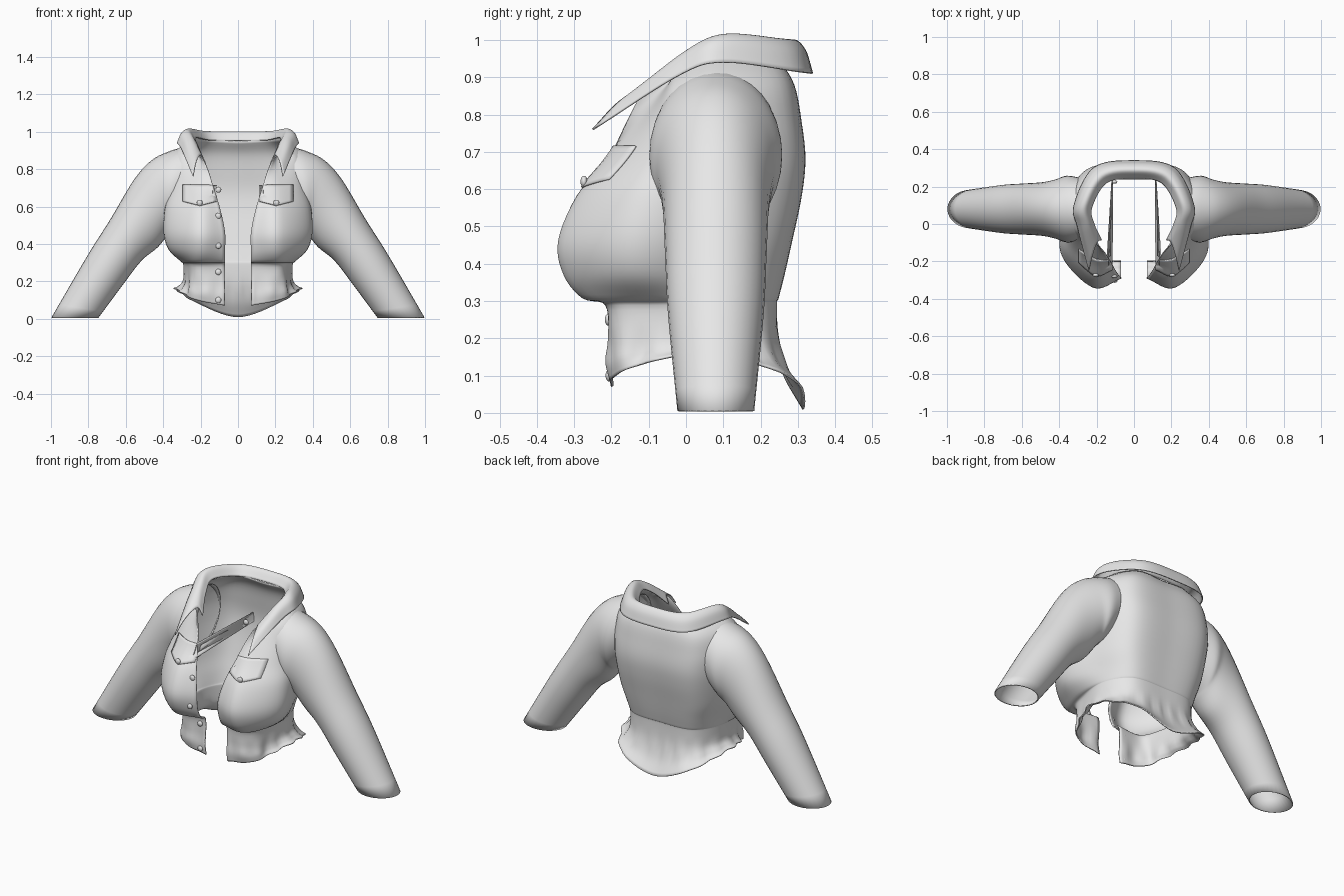
import bpy
import math
from mathutils import Vector
from mathutils.bvhtree import BVHTree

cube = bpy.data.objects.get("Cube")
if cube:
    bpy.data.objects.remove(cube)

fabric = bpy.data.materials.new("grey_fabric")
fabric.use_nodes = True
GREY = (.8, .8, .8, 1)
fabric.diffuse_color = GREY
fabric.node_tree.nodes["Principled BSDF"].inputs["Base Color"].default_value = GREY


def make(name, verts, faces, mirror=False, thickness=.006):
    mesh = bpy.data.meshes.new(name)
    mesh.from_pydata(verts, [], faces)
    mesh.materials.append(fabric)
    obj = bpy.data.objects.new(name, mesh)
    bpy.context.collection.objects.link(obj)
    bpy.ops.object.select_all(action="DESELECT")
    obj.select_set(True)
    bpy.context.view_layer.objects.active = obj
    bpy.ops.object.shade_smooth_by_angle(angle=math.radians(50))
    if mirror:
        obj.modifiers.new("mirror", "MIRROR")
    solid = obj.modifiers.new("cloth", "SOLIDIFY")
    solid.thickness = thickness
    solid.offset = 0


def spline(points, steps):
    """Smooth curve through all the points."""
    pts = [Vector(p) for p in points]
    pts = [2 * pts[0] - pts[1]] + pts + [2 * pts[-1] - pts[-2]]
    out = []
    for before, start, end, after in zip(pts, pts[1:], pts[2:], pts[3:]):
        tangent_in, tangent_out = (end - before) / 2, (after - start) / 2
        for i in range(steps):
            t = i / steps
            ease = t * t * (3 - 2 * t)
            out.append(start.lerp(end, ease)
                       + tangent_in * t * (1 - t) ** 2 - tangent_out * t * t * (1 - t))
    return out + [pts[-2]]


def grid_faces(rows, cols, closed=False):
    span = cols if closed else cols - 1
    return [(r * cols + c, r * cols + (c + 1) % cols,
             (r + 1) * cols + (c + 1) % cols, (r + 1) * cols + c)
            for r in range(rows - 1) for c in range(span)]


def loft(rows, steps, closed=False):
    columns = [spline(column, steps) for column in zip(*rows)]
    verts = [p for row in zip(*columns) for p in row]
    return verts, grid_faces(len(columns[0]), len(columns), closed)


def both_sides(half):
    """Mirror a section that runs from the centre back to the front."""
    return spline([(-x, y, z) for x, y, z in reversed(half[1:])] + list(half), 8)


# Body rows: height, back depth, side width, bust width, front depth
BODY = (
    (.95, .24, .24, .235, -.04),
    (.88, .285, .34, .31, -.07),
    (.78, .305, .37, .33, -.125),
    (.68, .315, .37, .35, -.2),
    (.58, .305, .36, .38, -.285),
    (.46, .28, .34, .39, -.335),
    (.37, .26, .31, .365, -.32),
    (.31, .245, .29, .3, -.27),
    (.29, .24, .285, .27, -.205),
    (.2, .245, .285, .27, -.195),
    (.14, .27, .31, .28, -.2),
    (.1, .315, .335, .3, -.19),
)
# Neckline and hem height changes from the centre back to the front edge
NECK = (0, .01, .01, -.03, -.06, -.08)
HEM = (-.09, -.01, .06, .04, 0, -.03)


def body_row(z, back, side, bust, front):
    neck = max(0, (z - .75) / .2) ** 2
    hem = max(0, (.25 - z) / .15) ** 2
    opening = .07 + .3 * max(0, z - .5)
    outline = ((0, back), (side * .68, back * .92), (side, .08),
               (bust, front * .45), (.22, front), (opening, front * .62 - .08))
    return both_sides([(x, y, z + neck * n + hem * h)
                       for (x, y), n, h in zip(outline, NECK, HEM)])


verts, faces = loft([body_row(*row) for row in BODY], 5)
# Gathered folds just above the hem
for v in verts:
    fold = max(0, 1 - abs(v.z - .15) / .09)
    v.xy *= 1 + .025 * fold * math.sin(math.atan2(v.y, v.x) * 19)
make("jacket_body", verts, faces)
surface = BVHTree.FromPolygons(verts, faces)


def on_front(x, z, lift):
    hit = surface.ray_cast(Vector((x, -1, z)), Vector((0, 1, 0)))[0]
    return Vector((x, (hit.y if hit else -.2) - lift, z))


# Sleeve rings: upper point, lower point, half depth
RINGS = (
    (.27, .92, .31, .53, .165),
    (.36, .895, .36, .48, .175),
    (.46, .845, .38, .45, .155),
    (.555, .74, .43, .385, .14),
    (.68, .53, .52, .31, .133),
    (.8, .34, .62, .18, .125),
    (.995, .005, .75, .005, .1),
)


def sleeve_ring(top_x, top_z, low_x, low_z, depth, sides=32):
    top, low = Vector((top_x, .08, top_z)), Vector((low_x, .08, low_z))
    turns = [2 * math.pi * i / sides for i in range(sides)]
    return [top.lerp(low, (1 - math.cos(a)) / 2) + Vector((0, depth * math.sin(a), 0))
            for a in turns]


make("sleeves", *loft([sleeve_ring(*ring) for ring in RINGS], 5, closed=True), mirror=True)

# Collar: the stand and rolled leaf follow from the fold line and pointed outer edge
FOLD = ((0, .285, .998), (.17, .255, 1), (.26, .1, 1.012), (.245, 0, .965), (.2, -.1, .875))
EDGE = ((0, .338, .91), (.215, .3, .915), (.32, .1, .94), (.3, -.02, .905), (.24, -.25, .76))
stand = [(x * .87, y * .86, z - .045) for x, y, z in FOLD]
leaf = [(Vector(a) + Vector(b)) * .5 * 1.02 for a, b in zip(FOLD, EDGE)]
make("collar", *loft([both_sides(line) for line in (stand, FOLD, leaf, EDGE)], 6))

# Pocket flaps with a pointed lower edge
N = 8
flap = []
for r in range(N + 1):
    for c in range(N + 1):
        across = 2 * c / N - 1
        drop = .11 - .022 * abs(across)
        flap.append(on_front(.205 + .09 * across, .715 - drop * r / N, .008))
make("pocket_flaps", flap, grid_faces(N + 1, N + 1), mirror=True)


# Domed buttons
def button(name, place):
    bpy.ops.mesh.primitive_uv_sphere_add(segments=16, ring_count=8, radius=.016, location=place)
    obj = bpy.context.object
    obj.name = name
    obj.scale.y = .6
    obj.data.materials.append(fabric)
    bpy.ops.object.shade_smooth()


for side, label in ((-1, "right"), (1, "left")):
    button(label + "_pocket_button", on_front(side * .205, .62, .014))
for z in (.55, .39, .25, .1):
    button("front_button", on_front(-.105, z, .006))
button("top_button", (-.105, .225, .69))

# Narrow loose facings running back from the front edges
make("loose_facings", [(.145, -.18, .62), (.125, -.17, .7), (.12, .23, .69)],
     [(0, 1, 2)], mirror=True, thickness=.002)
